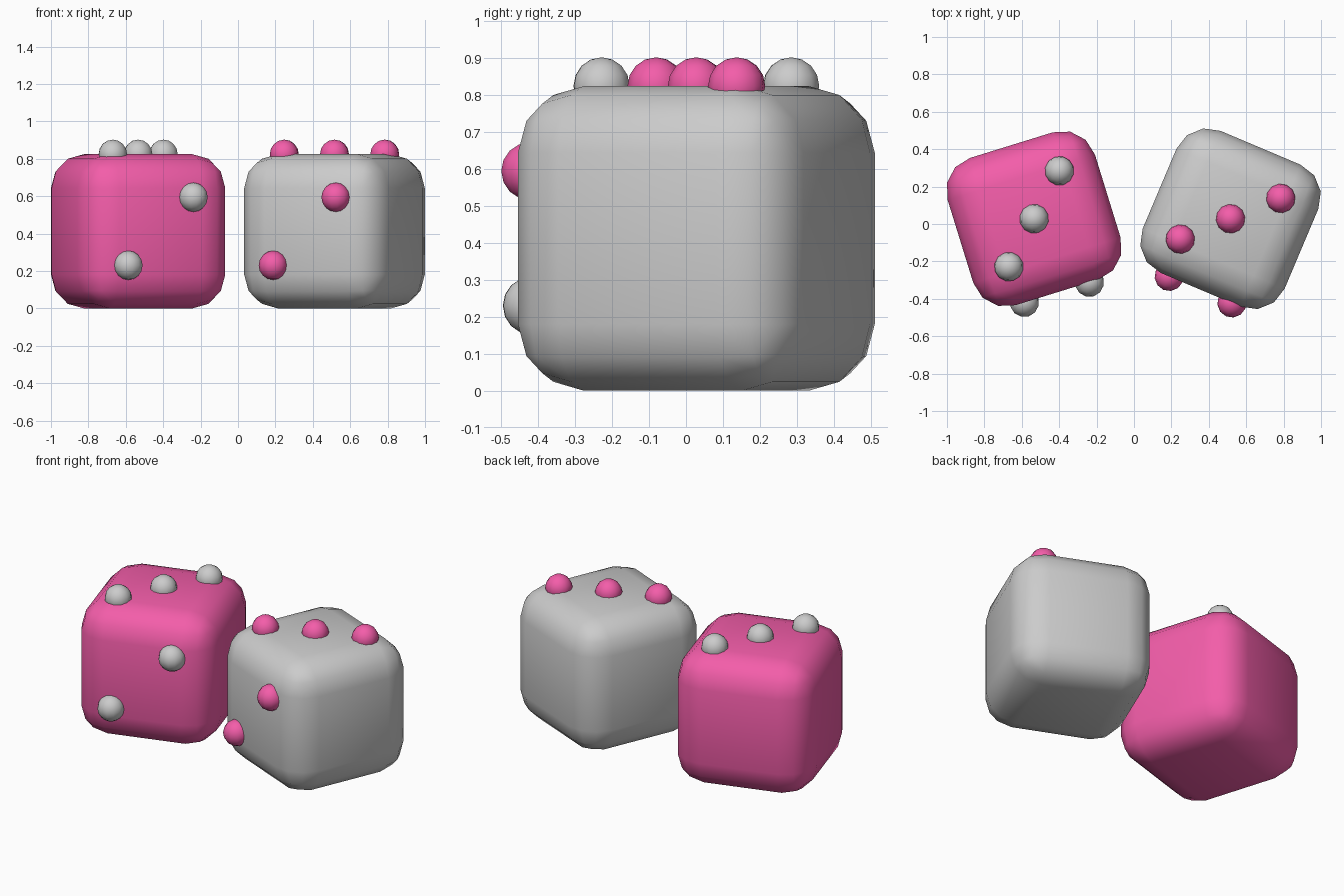
import bpy, math
from mathutils import Matrix, Vector

if "Cube" in bpy.data.objects:
    bpy.data.objects.remove(bpy.data.objects["Cube"])

SIDE = 0.824
H = SIDE / 2
PIP_R = 0.078

pink = bpy.data.materials.new("pink")
pink.diffuse_color = (0.9, 0.11, 0.4, 1)
pink.use_nodes = True
pink.node_tree.nodes["Principled BSDF"].inputs["Base Color"].default_value = pink.diffuse_color


def finish(ob, name, mat):
    ob.name = name
    if mat:
        ob.data.materials.append(mat)
    for p in ob.data.polygons:
        p.use_smooth = True


def die(name, x, y, angle, body_mat, pip_mat):
    frame = Matrix.Translation((x, y, H)) @ Matrix.Rotation(angle, 4, 'Z')

    # rounded cube body
    bpy.ops.mesh.primitive_cube_add(size=SIDE)
    body = bpy.context.object
    body.matrix_world = frame
    finish(body, name + "_body", body_mat)
    bevel = body.modifiers.new("rounding", 'BEVEL')
    bevel.width = 0.18
    bevel.segments = 3

    # three pips across the top diagonal, two across the front diagonal
    top = [(d, d, H) for d in (-0.205, 0, 0.205)]
    front = [(d, -H, d) for d in (-0.182, 0.182)]
    for face, spots in (("top", top), ("front", front)):
        for i, spot in enumerate(spots):
            bpy.ops.mesh.primitive_uv_sphere_add(segments=12, ring_count=8, radius=PIP_R)
            pip = bpy.context.object
            pip.matrix_world = frame @ Matrix.Translation(Vector(spot))
            finish(pip, f"{name}_{face}_pip_{i + 1}", pip_mat)


die("left_die", -0.534, 0.028, 0.3, pink, None)
die("right_die", 0.516, 0.028, -0.4, None, pink)
